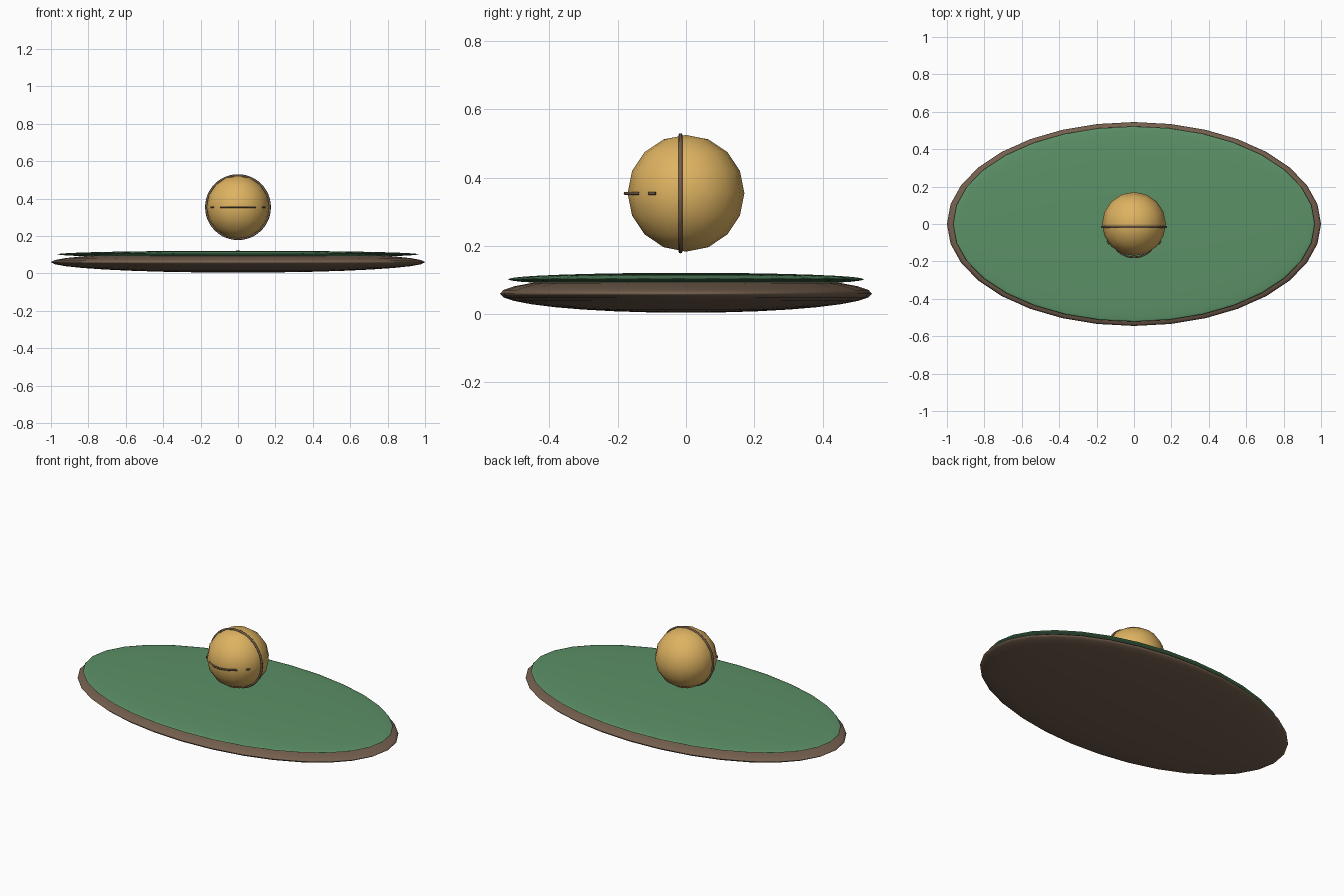
import bpy, math

if "Cube" in bpy.data.objects:
    bpy.data.objects.remove(bpy.data.objects["Cube"])


def material(name, rgb):
    m = bpy.data.materials.new(name)
    m.diffuse_color = (*rgb, 1)
    m.use_nodes = True
    m.node_tree.nodes["Principled BSDF"].inputs["Base Color"].default_value = m.diffuse_color
    return m


BROWN = material("brown", (0.175, 0.115, 0.076))
GREEN = material("green", (0.107, 0.283, 0.136))
GOLD = material("gold", (0.73, 0.45, 0.12))


def finish(name, mat):
    ob = bpy.context.object
    ob.name = name
    ob.data.materials.append(mat)
    bpy.ops.object.shade_smooth()
    return ob


def ellipsoid(name, mat, z, size, segments, rings):
    bpy.ops.mesh.primitive_uv_sphere_add(segments=segments, ring_count=rings,
                                         radius=1, location=(0, 0, z))
    ob = finish(name, mat)
    ob.scale = size
    return ob


def tube(name, mat, points, radius):
    cu = bpy.data.curves.new(name, 'CURVE')
    cu.dimensions = '3D'
    cu.bevel_depth = radius
    cu.bevel_resolution = 1
    cu.use_fill_caps = True
    sp = cu.splines.new('POLY')
    sp.points.add(len(points) - 1)
    for p, co in zip(sp.points, points):
        p.co = (*co, 1)
    cu.materials.append(mat)
    ob = bpy.data.objects.new(name, cu)
    bpy.context.collection.objects.link(ob)


BALL_Z = 0.354

# Oval base with a thinner green cushion on top
ellipsoid("base_disc", BROWN, 0.06, (1, 0.545, 0.056), 32, 16)
ellipsoid("green_top", GREEN, 0.102, (0.967, 0.522, 0.019), 32, 16)

# Floating ball with an upright band
ellipsoid("ball", GOLD, BALL_Z, (0.171, 0.171, 0.171), 16, 8)
bpy.ops.mesh.primitive_torus_add(major_segments=48, minor_segments=8,
                                 major_radius=0.17, minor_radius=0.006,
                                 location=(0, -0.016, BALL_Z),
                                 rotation=(math.pi / 2, 0, 0))
finish("upright_band", BROWN)

# Level seam: a front crescent and a short piece on each side
R = 0.125
angles = [math.radians(-48 + 8 * i) for i in range(13)]
tube("front_seam", BROWN,
     [(R * math.sin(a), -0.053 - R * math.cos(a), BALL_Z) for a in angles], 0.005)
for side, label in ((-1, "left"), (1, "right")):
    tube("side_seam_" + label, BROWN,
         [(side * 0.131, -0.109, BALL_Z), (side * 0.144, -0.089, BALL_Z)], 0.005)
